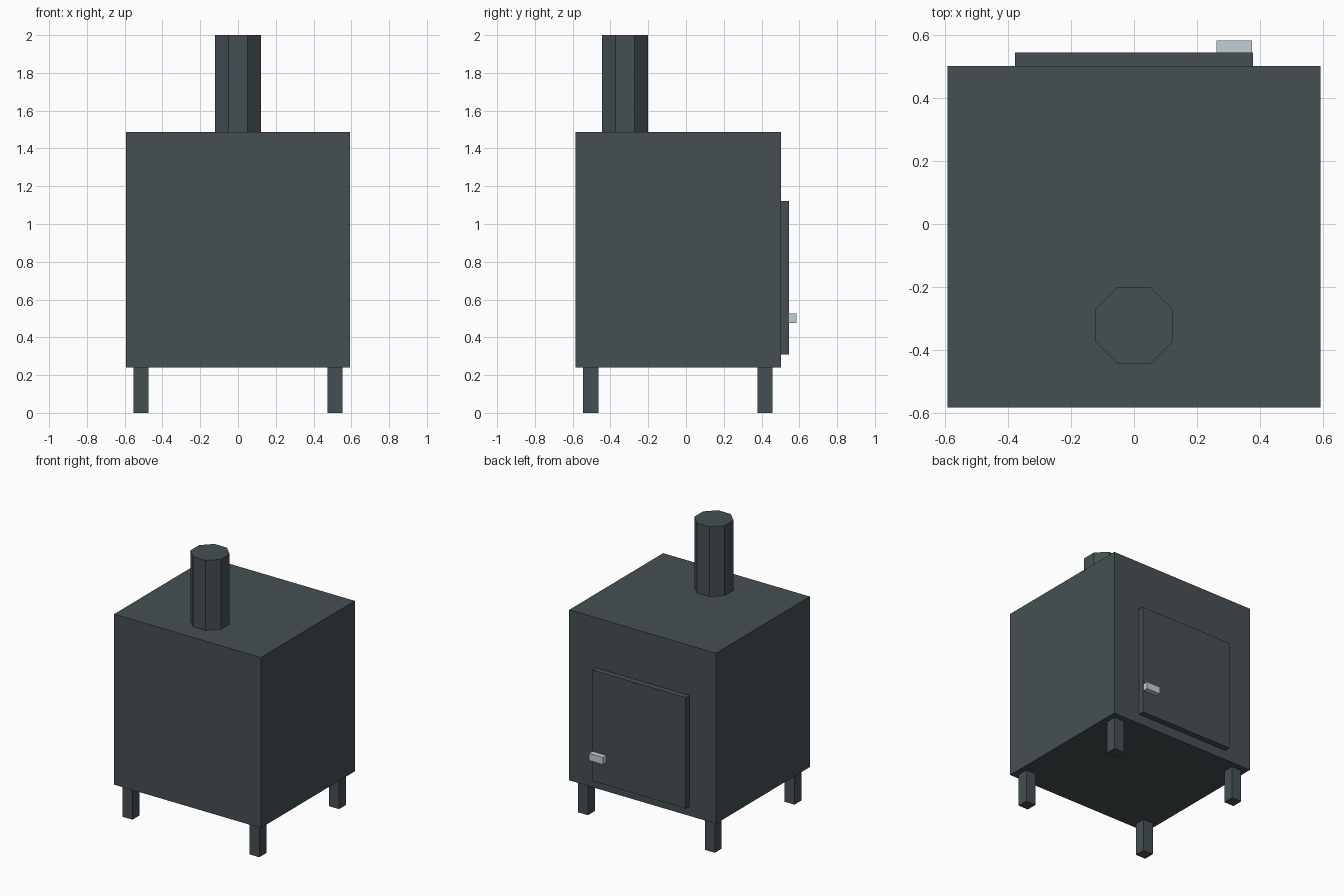
import bpy
import math

cube = bpy.data.objects.get("Cube")
if cube:
    bpy.data.objects.remove(cube, do_unlink=True)


def make_material(name, rgb):
    mat = bpy.data.materials.new(name)
    mat.use_nodes = True
    color = (*rgb, 1.0)
    mat.diffuse_color = color
    mat.node_tree.nodes["Principled BSDF"].inputs["Base Color"].default_value = color
    return mat


iron = make_material("dark iron", (0.061, 0.078, 0.088))
steel = make_material("pale steel", (0.54, 0.63, 0.67))


def finish(name, mat):
    obj = bpy.context.object
    obj.name = obj.data.name = name
    obj.data.materials.append(mat)
    return obj


def box(name, x, y, z, mat):
    """Box from (min, max) ranges on each axis."""
    ranges = (x, y, z)
    bpy.ops.mesh.primitive_cube_add(size=1, location=[(a + b) / 2 for a, b in ranges])
    obj = finish(name, mat)
    obj.scale = [b - a for a, b in ranges]
    bpy.ops.object.transform_apply(location=False, rotation=False, scale=True)
    return obj


# Firebox
BOTTOM, TOP, BACK = 0.24, 1.488, 0.502
box("firebox", (-0.594, 0.594), (-0.584, BACK), (BOTTOM, TOP), iron)

# Door and its handle
DOOR_FACE = 0.545
box("door", (-0.379, 0.379), (BACK, DOOR_FACE), (0.31, 1.122), iron)
box("door_handle", (0.263, 0.376), (DOOR_FACE, 0.584), (0.475, 0.527), steel)

# Four square legs
LEG = 0.04
for side, x in (("left", 0.514), ("right", -0.514)):
    for end, y in (("front", -0.504), ("back", 0.418)):
        box(f"{end}_{side}_leg", (x - LEG, x + LEG), (y - LEG, y + LEG), (0, BOTTOM), iron)

# Eight-sided chimney pipe with flats facing the axes
APOTHEM = 0.123
bpy.ops.mesh.primitive_cylinder_add(
    vertices=8, radius=APOTHEM / math.cos(math.pi / 8), depth=2 - TOP,
    location=(0, -0.323, (2 + TOP) / 2), rotation=(0, 0, math.pi / 8))
finish("chimney_pipe", iron)
